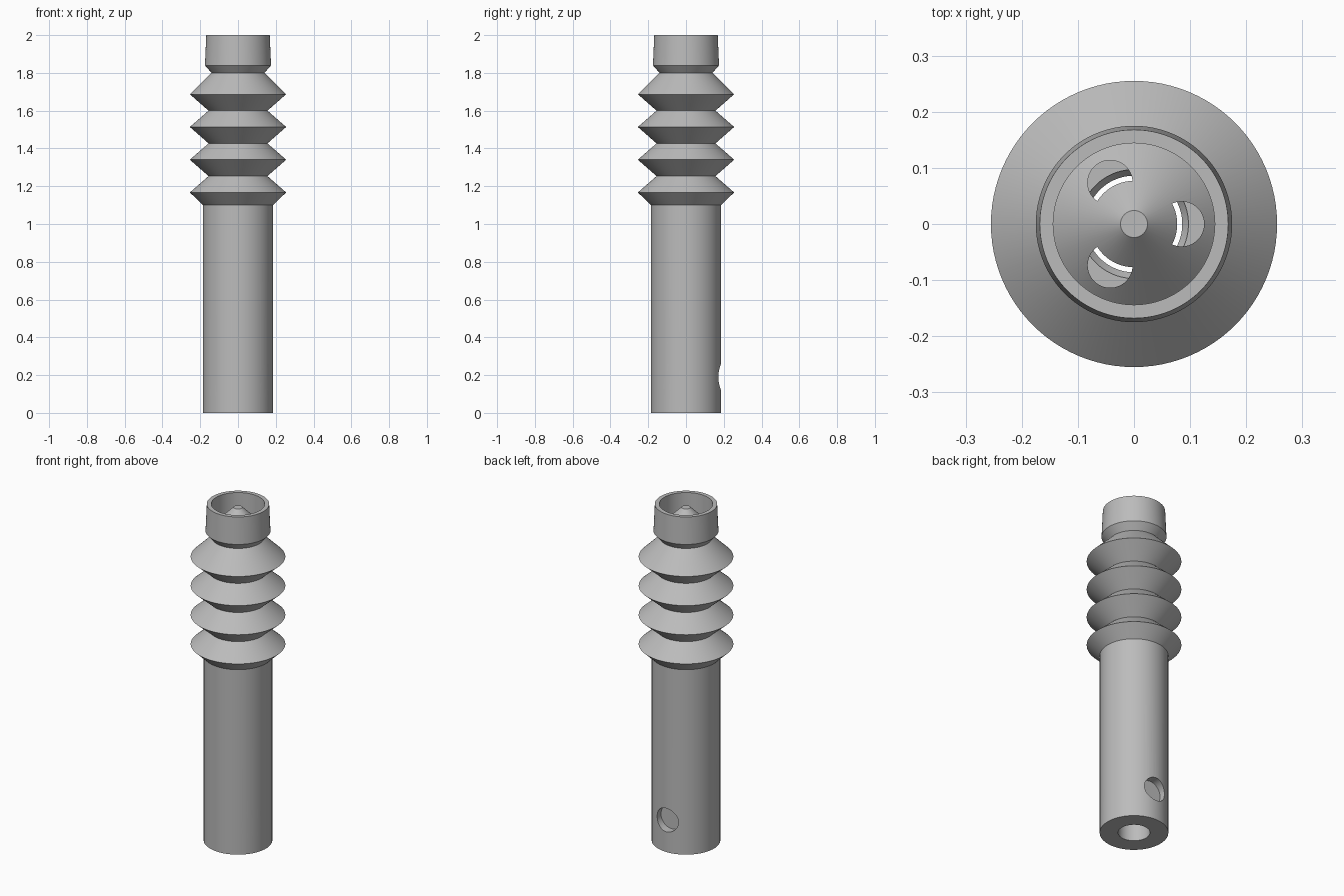
import bpy, bmesh
from math import cos, sin, pi, hypot, radians
from mathutils import Matrix

cube = bpy.data.objects.get("Cube")
if cube:
    bpy.data.objects.remove(cube, do_unlink=True)

grey = bpy.data.materials.new("light_grey")
grey.use_nodes = True
colour = (0.5, 0.5, 0.5, 1)
grey.diffuse_color = colour
grey.node_tree.nodes["Principled BSDF"].inputs["Base Color"].default_value = colour

SEGMENTS = 96


def make_object(name, bm):
    bmesh.ops.recalc_face_normals(bm, faces=bm.faces[:])
    mesh = bpy.data.meshes.new(name)
    bm.to_mesh(mesh)
    bm.free()
    mesh.materials.append(grey)
    obj = bpy.data.objects.new(name, mesh)
    bpy.context.collection.objects.link(obj)
    return obj


def lathe(name, profile, closed):
    """Turn a (radius, height) profile around the z axis."""
    bm = bmesh.new()
    verts = [bm.verts.new((r, 0, z)) for r, z in profile]
    edges = [bm.edges.new(pair) for pair in zip(verts, verts[1:])]
    if closed:
        edges.append(bm.edges.new((verts[-1], verts[0])))
    bmesh.ops.spin(bm, geom=verts + edges, cent=(0, 0, 0), axis=(0, 0, 1),
                   angle=2 * pi, steps=SEGMENTS)
    bmesh.ops.remove_doubles(bm, verts=bm.verts[:], dist=0.0001)
    return make_object(name, bm)


def prism(name, points, low, high, matrix):
    """Extrude a flat outline along z, then place it."""
    bm = bmesh.new()
    face = bm.faces.new([bm.verts.new((x, y, low)) for x, y in points])
    top = bmesh.ops.extrude_face_region(bm, geom=[face])["geom"]
    bmesh.ops.translate(bm, vec=(0, 0, high - low),
                        verts=[v for v in top if isinstance(v, bmesh.types.BMVert)])
    bm.transform(matrix)
    return make_object(name, bm)


def circle(cx, radius, count=48):
    return [(cx + radius * cos(2 * pi * i / count), radius * sin(2 * pi * i / count))
            for i in range(count)]


def cut(obj, cutters):
    bpy.context.view_layer.objects.active = obj
    for cutter in cutters:
        mod = obj.modifiers.new("cut", "BOOLEAN")
        mod.operation = "DIFFERENCE"
        mod.solver = "EXACT"
        mod.object = cutter
        bpy.ops.object.modifier_apply(modifier=mod.name)
        bpy.data.objects.remove(cutter, do_unlink=True)


BORE, JOINT = 0.086, 1.10

# Straight tube with a bore
tube = lathe("tube", [(BORE, 0), (0.185, 0), (0.185, JOINT), (BORE, JOINT)], True)

# Bellows rings, cup and inner cone as one turned head
profile = [(0, 1.78), (0.097, 1.78), (0.097, 1.745), (BORE, 1.73), (BORE, JOINT), (0.185, JOINT)]
for ring in range(4):
    tip = 1.167 + ring * 0.1733
    profile += [(0.255, tip)]
    if ring < 3:
        profile += [(0.156, tip + 0.0865)]
profile += [(0.14, 1.80), (0.175, 1.84), (0.168, 2.0), (0.144, 2.0), (0.144, 1.86),
            (0.024, 1.98), (0, 1.98)]
head = lathe("bellows_head", profile, False)

# Three blind round holes near the foot of the tube
lay_down = Matrix.Rotation(pi / 2, 4, "Y")
cut(tube, [prism("hole_cutter", circle(0, 0.07), 0.135, 0.3,
                 Matrix.Translation((0, 0, 0.19)) @ Matrix.Rotation(radians(a), 4, "Z") @ lay_down)
           for a in (-30, 90, 210)])

# Three ports through the cone, each stopped by a round central core
outline = []
for x, y in circle(0.085, 0.04, 80):
    push = max(1, 0.077 / hypot(x, y))
    outline.append((x * push, y * push))
cut(head, [prism("port_cutter", outline, 1.75, 2.1, Matrix.Rotation(radians(a), 4, "Z"))
           for a in (0, 120, 240)])

# Smooth walls, crisp edges
bpy.ops.object.select_all(action="DESELECT")
for obj in (tube, head):
    obj.select_set(True)
bpy.context.view_layer.objects.active = head
bpy.ops.object.shade_smooth_by_angle(angle=radians(25))
